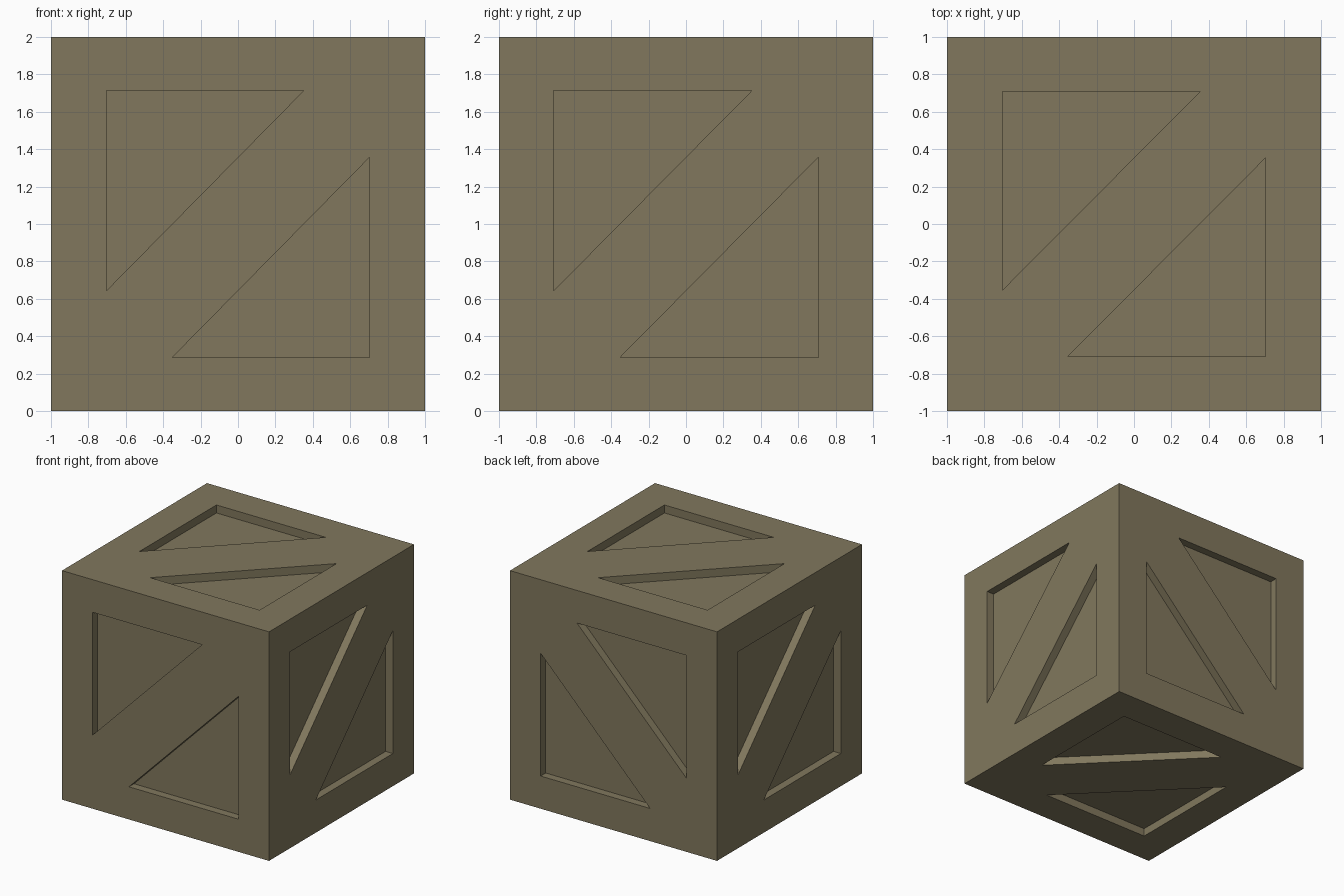
import bpy, bmesh
from mathutils import Vector

if "Cube" in bpy.data.objects:
    bpy.data.objects.remove(bpy.data.objects["Cube"])

DEPTH = 0.07
# pocket extents per axis: (right-angle corner offset, far tip offset)
EXT = [(0.704, 0.353), (0.708, 0.354), (0.715, 0.357)]
X, Y, Z = 0, 1, 2
# (normal axis, normal sign, u axis, u sign, v axis): band runs from -u-v to +u+v
SIDES = [
    (Y, -1, X, 1, Z),   # front
    (Y, 1, X, 1, Z),    # back
    (X, 1, Y, 1, Z),    # right
    (X, -1, Y, -1, Z),  # left
    (Z, 1, X, 1, Y),    # top
    (Z, -1, X, -1, Y),  # bottom
]

bm = bmesh.new()


def add_side(n, ns, u, us, v):
    """One crate side: frame, diagonal band and two sunken triangles."""
    def vert(a, b, d=0.0):
        p = Vector((0, 0, 0))
        p[n], p[u], p[v] = ns * (1 - d), us * a, b
        p.z += 1
        return bm.verts.new(p)

    (uo, ui), (vo, vi) = EXT[u], EXT[v]
    p00, p10, p11, p01 = [vert(*c) for c in ((-1, -1), (1, -1), (1, 1), (-1, 1))]
    upper = [(-uo, vo), (ui, vo), (-uo, -vi)]
    lower = [(uo, -vo), (uo, vi), (-ui, -vo)]
    a0, a1, a2 = a = [vert(*c) for c in upper]
    b0, b1, b2 = b = [vert(*c) for c in lower]
    # frame rails and diagonal band
    for f in ((p01, a0, a1, p11), (p00, a2, a0, p01), (p10, b0, b2, p00),
              (p11, b1, b0, p10), (p00, b2, b1, p11, a1, a2)):
        bm.faces.new(f)
    # pocket walls and floors
    for rim, pts in ((a, upper), (b, lower)):
        floor = [vert(*c, DEPTH) for c in pts]
        bm.faces.new(floor)
        for i in range(3):
            j = (i + 1) % 3
            bm.faces.new((rim[i], rim[j], floor[j], floor[i]))


for side in SIDES:
    add_side(*side)

# weld the cube corners into one closed body
bmesh.ops.remove_doubles(bm, verts=bm.verts, dist=1e-4)
bmesh.ops.recalc_face_normals(bm, faces=bm.faces)

mesh = bpy.data.meshes.new("crate")
bm.to_mesh(mesh)
bm.free()
wood = bpy.data.materials.new("olive brown")
wood.diffuse_color = (0.22, 0.187, 0.11, 1)
wood.use_nodes = True
wood.node_tree.nodes["Principled BSDF"].inputs["Base Color"].default_value = wood.diffuse_color
mesh.materials.append(wood)
crate = bpy.data.objects.new("crate", mesh)
bpy.context.collection.objects.link(crate)
